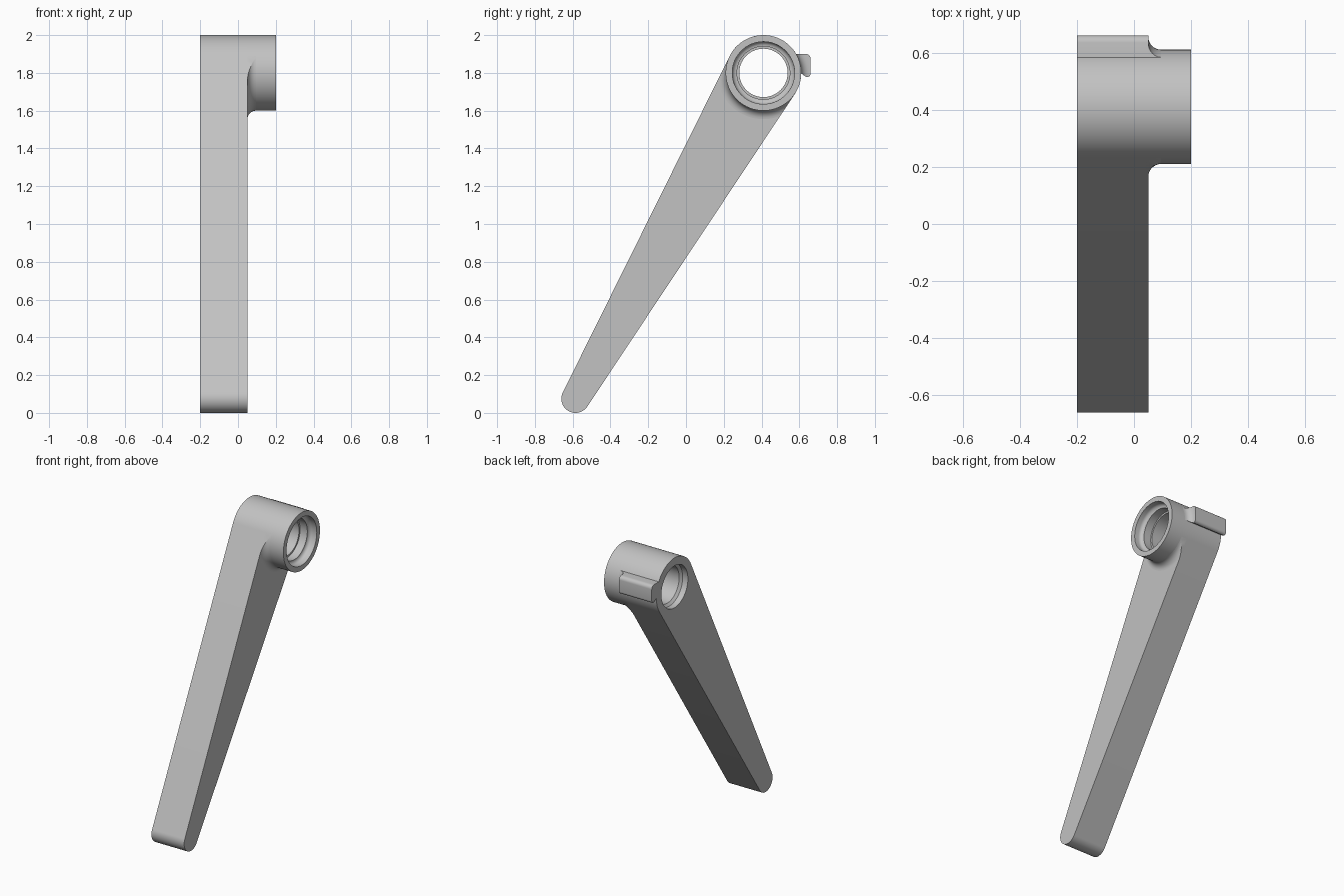
import bpy, bmesh
from math import sin, cos, pi, atan2, acos, hypot, radians

cube = bpy.data.objects.get("Cube")
if cube:
    bpy.data.objects.remove(cube, do_unlink=True)

# Single plain grey finish
grey = bpy.data.materials.new("light_grey")
grey.use_nodes = True
grey.diffuse_color = (0.54, 0.54, 0.54, 1)
grey.node_tree.nodes["Principled BSDF"].inputs["Base Color"].default_value = grey.diffuse_color

HUB, HUB_R = (0.41, 1.8), 0.2
TIP, TIP_R = (-0.585, 0.075), 0.075
BACK, ARM_FACE, FRONT = -0.2, 0.05, 0.2
SEGS = 96


def arc(centre, r, a0, a1, n):
    return [(centre[0] + r * cos(a0 + (a1 - a0) * i / n),
             centre[1] + r * sin(a0 + (a1 - a0) * i / n)) for i in range(n + 1)]


def finish(name, bm):
    bmesh.ops.recalc_face_normals(bm, faces=bm.faces)
    mesh = bpy.data.meshes.new(name)
    bm.to_mesh(mesh)
    bm.free()
    mesh.materials.append(grey)
    ob = bpy.data.objects.new(name, mesh)
    bpy.context.collection.objects.link(ob)
    return ob


def prism(name, outline, x0, x1):
    """Extrude a (y, z) outline along x."""
    bm = bmesh.new()
    face = bm.faces.new([bm.verts.new((x0, y, z)) for y, z in outline])
    new = bmesh.ops.extrude_face_region(bm, geom=[face])["geom"]
    bm.faces.ensure_lookup_table()
    bmesh.ops.translate(bm, vec=(x1 - x0, 0, 0),
                        verts=[v for v in new if isinstance(v, bmesh.types.BMVert)])
    return finish(name, bm)


def lathe(name, profile, closed):
    """Turn an (x, radius) profile about the hub axis."""
    bm = bmesh.new()
    rings = []
    for x, r in profile:
        circle = arc(HUB, r, 0, 2 * pi, SEGS)[:-1]
        rings.append([bm.verts.new((x, y, z)) for y, z in circle])
    pairs = list(zip(rings, rings[1:]))
    if closed:
        pairs.append((rings[-1], rings[0]))
    else:
        bm.faces.new(rings[0])
        bm.faces.new(rings[-1])
    for a, b in pairs:
        for i in range(SEGS):
            j = (i + 1) % SEGS
            bm.faces.new((a[i], a[j], b[j], b[i]))
    return finish(name, bm)


def boolean(ob, tool, operation):
    mod = ob.modifiers.new("cut", 'BOOLEAN')
    mod.operation, mod.solver, mod.object = operation, 'EXACT', tool
    bpy.context.view_layer.objects.active = ob
    bpy.ops.object.modifier_apply(modifier=mod.name)


# Arm outline: two circles joined by their outer tangents
dy, dz = HUB[0] - TIP[0], HUB[1] - TIP[1]
axis = atan2(dz, dy)
spread = acos((HUB_R - TIP_R) / hypot(dy, dz))
hub_arc = arc(HUB, HUB_R, axis - pi + spread, axis + pi - spread, 72)
tip_arc = arc(TIP, TIP_R, axis + pi - spread, axis + pi + spread, 32)
# The hub arc runs from the lower tangent over the top to the upper one
arm = prism("lever_arm", hub_arc + tip_arc, BACK, ARM_FACE)

# Raised boss around the bore
boss = prism("hub_boss", arc(HUB, HUB_R, 0, 2 * pi, SEGS)[:-1], ARM_FACE, FRONT)

# Stop tab on the back of the hub, with rounded corners and a fillet below
tab_outline = ([(0.58, 1.79), (0.602, 1.797)]
               + arc((0.605, 1.777), 0.02, pi / 2, pi / 6, 4)
               + arc((0.64, 1.797), 0.02, -pi / 2, 0, 5)
               + arc((0.635, 1.875), 0.025, 0, pi / 2, 6)
               + [(0.58, 1.9)])
tab = prism("stop_tab", tab_outline, BACK, ARM_FACE)

# Fillets where the boss meets the arm and the tab
F = 0.045
flare = [(0.04, 0.18), (0.04, HUB_R + F)] + [
    (ARM_FACE + F - F * cos(a), HUB_R + F - F * sin(a))
    for a in [pi / 2 * i / 8 for i in range(9)]] + [(ARM_FACE + F, 0.18)]
arm_clip = prism("arm_clip", [hub_arc[0], hub_arc[-1], tip_arc[0], tip_arc[-1]], 0, 0.15)
tab_clip = prism("tab_clip", tab_outline, 0, 0.15)
fillets = []
for name, clip in (("arm_fillet", arm_clip), ("tab_fillet", tab_clip)):
    fillet = lathe(name, flare, True)
    boolean(fillet, clip, 'INTERSECT')
    fillets.append(fillet)

# Stepped bore with rounded shoulders
bore_profile = ([(-0.25, 0.145), (-0.16, 0.145), (-0.145, 0.128), (0.09, 0.128), (0.09, 0.14), (0.145, 0.14)]
                + [(0.17 - 0.025 * cos(a), 0.14 + 0.025 * sin(a))
                   for a in [pi / 2 * i / 6 for i in range(1, 7)]]
                + [(0.25, 0.165)])
bore = lathe("bore_cutter", bore_profile, False)
for part in (arm, boss):
    boolean(part, bore, 'DIFFERENCE')

for helper in (bore, arm_clip, tab_clip):
    bpy.data.objects.remove(helper, do_unlink=True)

# Smooth the round surfaces, keep the edges sharp
bpy.ops.object.select_all(action='DESELECT')
for part in [arm, boss, tab] + fillets:
    part.select_set(True)
bpy.context.view_layer.objects.active = arm
bpy.ops.object.shade_smooth_by_angle(angle=radians(30))
